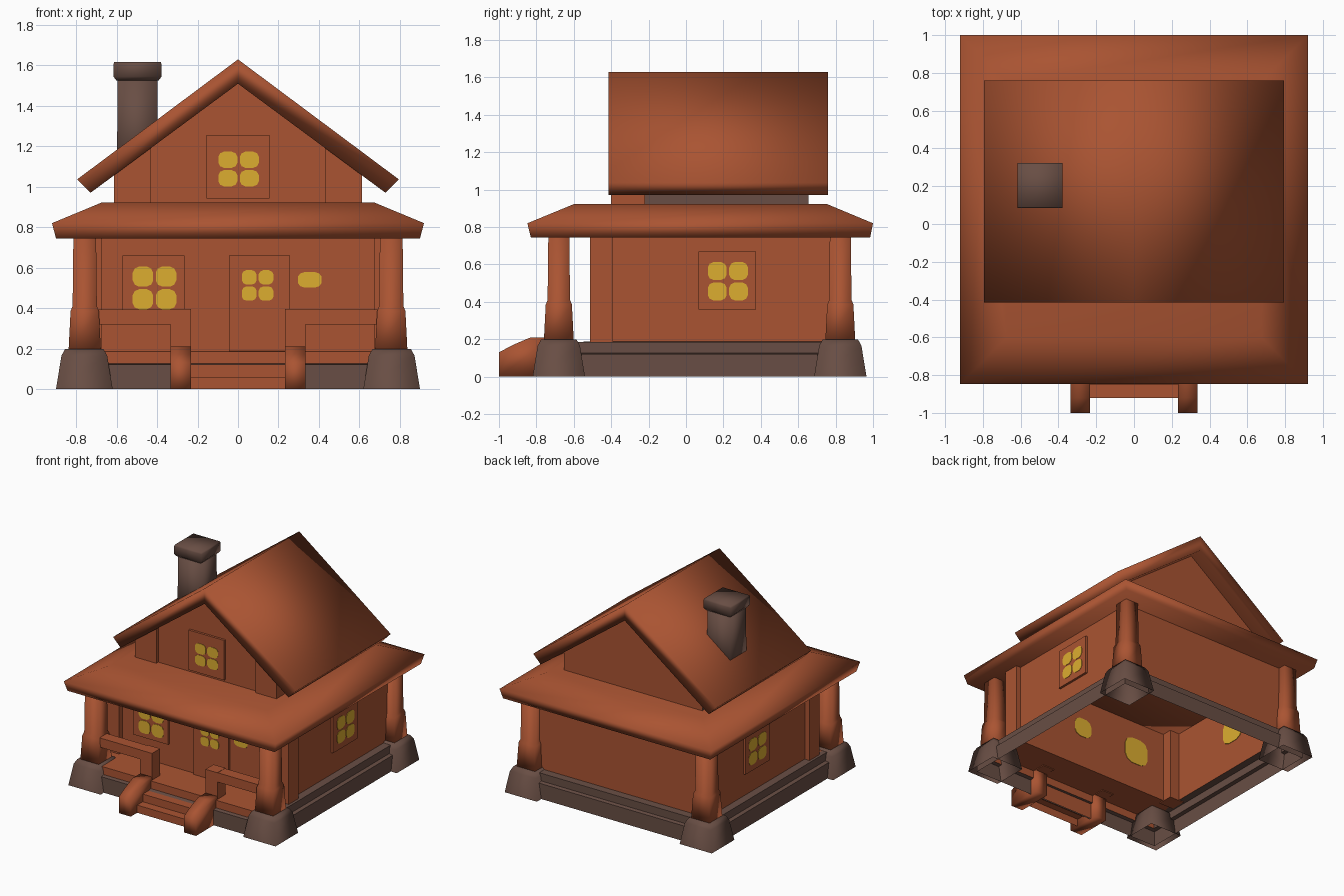
import bpy, bmesh, math

if "Cube" in bpy.data.objects:
    bpy.data.objects.remove(bpy.data.objects["Cube"])


def material(name, rgb):
    m = bpy.data.materials.new(name)
    m.diffuse_color = (*rgb, 1)
    m.use_nodes = True
    m.node_tree.nodes["Principled BSDF"].inputs["Base Color"].default_value = m.diffuse_color
    return m


WOOD = material("red_brown_wood", (0.40, 0.088, 0.032))
STONE = material("grey_brown_stone", (0.14, 0.076, 0.058))
GLOW = material("yellow_glass", (0.72, 0.42, 0.03))


def finish(name, bm, mat, smooth=False):
    bmesh.ops.recalc_face_normals(bm, faces=bm.faces)
    for f in bm.faces:
        f.smooth = smooth
    me = bpy.data.meshes.new(name)
    bm.to_mesh(me)
    bm.free()
    me.materials.append(mat)
    ob = bpy.data.objects.new(name, me)
    bpy.context.collection.objects.link(ob)
    return ob


def rings(name, levels, mat, bottom=True, top=True, smooth=True):
    """Skin stacked rectangles given as (x0, x1, y0, y1, z)."""
    bm = bmesh.new()
    loops = [[bm.verts.new(p) for p in ((a, c, z), (b, c, z), (b, d, z), (a, d, z))]
             for a, b, c, d, z in levels]
    for lo, hi in zip(loops, loops[1:]):
        for i in range(4):
            j = (i + 1) % 4
            bm.faces.new((lo[i], lo[j], hi[j], hi[i]))
    if bottom:
        bm.faces.new(loops[0][::-1])
    if top:
        bm.faces.new(loops[-1])
    return finish(name, bm, mat, smooth)


def tower(name, cx, cy, sections, mat, **kw):
    """Square stack around a centre, sections are (half width, z)."""
    return rings(name, [(cx - h, cx + h, cy - h, cy + h, z) for h, z in sections], mat, **kw)


def box(name, x0, x1, y0, y1, z0, z1, mat, bottom=True):
    return rings(name, [(x0, x1, y0, y1, z0), (x0, x1, y0, y1, z1)], mat, bottom, smooth=False)


# Map (horizontal, height, outward distance) to space for each side
SIDES = {
    "front": lambda u, v, d: (u, -d, v),
    "right": lambda u, v, d: (d, u, v),
    "left": lambda u, v, d: (-d, u, v),
}


def prism(name, outlines, d0, d1, side, mat, smooth=False):
    bm = bmesh.new()
    for pts in outlines:
        a = [bm.verts.new(SIDES[side](u, v, d0)) for u, v in pts]
        b = [bm.verts.new(SIDES[side](u, v, d1)) for u, v in pts]
        bm.faces.new(a)
        bm.faces.new(b[::-1])
        for i in range(len(pts)):
            j = (i + 1) % len(pts)
            bm.faces.new((a[i], a[j], b[j], b[i]))
    return finish(name, bm, mat, smooth)


def rect(u0, u1, v0, v1):
    return [(u0, v0), (u1, v0), (u1, v1), (u0, v1)]


def blob(u, v, ru, rv, n=12):
    """Rounded pane outline, a little squarer than an ellipse."""
    out = []
    for i in range(n):
        t = 2 * math.pi * (i + 0.5) / n
        c, s = math.cos(t), math.sin(t)
        out.append((u + ru * math.copysign(abs(c) ** 0.7, c),
                    v + rv * math.copysign(abs(s) ** 0.7, s)))
    return out


def window(name, side, frame, glass, wall, inside=True):
    """Frame plate with four rounded panes, glass is (u, v, half u, half v)."""
    prism(name + "_frame", [rect(*frame)], wall, wall + 0.018, side, WOOD)
    u, v, hu, hv = glass
    panes = [blob(u + sx * hu * 0.52, v + sz * hv * 0.52, hu * 0.47, hv * 0.47)
             for sx in (-1, 1) for sz in (-1, 1)]
    prism(name + "_panes", panes, wall + 0.018, wall + 0.021, side, GLOW)
    if inside:
        prism(name + "_inner_glass", [blob(u, v, hu, hv)], wall - 0.006, wall - 0.002, side, GLOW)


# Stone foundation shell with the wooden porch floor at the front
base = rings("foundation", [(-0.85, 0.85, -0.78, 0.91, 0), (-0.85, 0.85, -0.78, 0.91, 0.12),
                            (-0.82, 0.82, -0.75, 0.88, 0.125), (-0.82, 0.82, -0.75, 0.88, 0.185),
                            (-0.76, 0.76, -0.47, 0.82, 0.187)],
             STONE, bottom=False, top=False, smooth=False)
base.data.materials.append(WOOD)
for f in base.data.polygons:
    if f.center.y < -0.5 and f.center.z > 0.13:
        f.material_index = 1

# Ground floor walls
rings("lower_walls", [(-0.76, 0.76, -0.47, 0.82, 0.185), (-0.76, 0.76, -0.47, 0.82, 0.76)],
      WOOD, bottom=False, top=False, smooth=False)

# Corner feet and columns
for s, tag in ((-1, "left"), (1, "right")):
    for y, end in ((-0.68, "front"), (0.825, "back")):
        tower(f"{end}_{tag}_foot", s * 0.76, y,
              [(0.14, 0), (0.113, 0.165), (0.095, 0.198)], STONE, bottom=False)
        tower(f"{end}_{tag}_column", s * 0.758, y,
              [(0.08, 0.19), (0.07, 0.385), (0.06, 0.41), (0.056, 0.76)], WOOD)
    x = sorted((s * 0.675, s * 0.80))
    box(f"{tag}_wall_post", *x, -0.513, -0.39, 0.18, 0.76, WOOD)

    # Porch railing, newel post and stair cheek
    x = sorted((s * 0.232, s * 0.335))
    box(f"{tag}_newel", *x, -0.735, -0.635, 0.18, 0.395, WOOD)
    xr = sorted((s * 0.30, s * 0.74))
    box(f"{tag}_railing", *xr, -0.73, -0.64, 0.32, 0.393, WOOD)
    cheek = [(-1, 0), (-1, 0.13), (-0.92, 0.172), (-0.83, 0.21), (-0.72, 0.21), (-0.72, 0)]
    prism(f"{tag}_stair_cheek", [cheek], x[0], x[1], "right", WOOD, True)

    # Slant-topped boards beside the gable
    board = [(s * 0.43, 0.915), (s * 0.613, 0.915), (s * 0.613, 1.075), (s * 0.43, 1.21)]
    prism(f"{tag}_gable_board", [board], 0.22, 0.40, "front", WOOD)

# Steps
box("lower_step", -0.24, 0.24, -0.92, -0.77, 0, 0.06, WOOD, False)
box("upper_step", -0.24, 0.24, -0.85, -0.765, 0.05, 0.12, WOOD, False)

# Skirt roof over the ground floor
rings("skirt_roof", [(-0.90, 0.90, -0.83, 0.985, 0.745), (-0.92, 0.92, -0.848, 1.0, 0.82),
                     (-0.675, 0.675, -0.60, 0.755, 0.922)], WOOD)

# Upper storey with stone side walls under the eaves
upper = prism("upper_walls", [[(-0.6, 0.915), (0.6, 0.915), (0.6, 1.08), (0, 1.53), (-0.6, 1.08)]],
              -0.655, 0.375, "front", WOOD)
upper.data.materials.append(STONE)
for f in upper.data.polygons:
    if abs(f.normal.x) > 0.9:
        f.material_index = 1

# Gabled main roof
prism("main_roof", [[(0, 1.63), (0.795, 1.037), (0.73, 0.97), (0, 1.51), (-0.73, 0.97), (-0.795, 1.037)]],
      -0.76, 0.415, "front", WOOD, True)

# Chimney with chamfered cap
tower("chimney_shaft", -0.497, 0.205, [(0.102, 1.05), (0.098, 1.54)], STONE)
tower("chimney_cap", -0.497, 0.205,
      [(0.104, 1.525), (0.119, 1.545), (0.119, 1.605), (0.115, 1.618)], STONE)

# Windows, door and wall lamp
window("front_window", "front", (-0.57, -0.265, 0.36, 0.66), (-0.413, 0.50, 0.11, 0.108), 0.47)
window("door", "front", (-0.045, 0.258, 0.186, 0.66), (0.097, 0.512, 0.08, 0.077), 0.47)
window("gable_window", "front", (-0.155, 0.155, 0.942, 1.255), (0.003, 1.088, 0.102, 0.088), 0.375, False)
for side in ("left", "right"):
    window(side + "_window", side, (0.068, 0.373, 0.36, 0.67), (0.224, 0.51, 0.11, 0.105), 0.76)
prism("wall_lamp", [blob(0.355, 0.54, 0.06, 0.04)], 0.47, 0.474, "front", GLOW)
